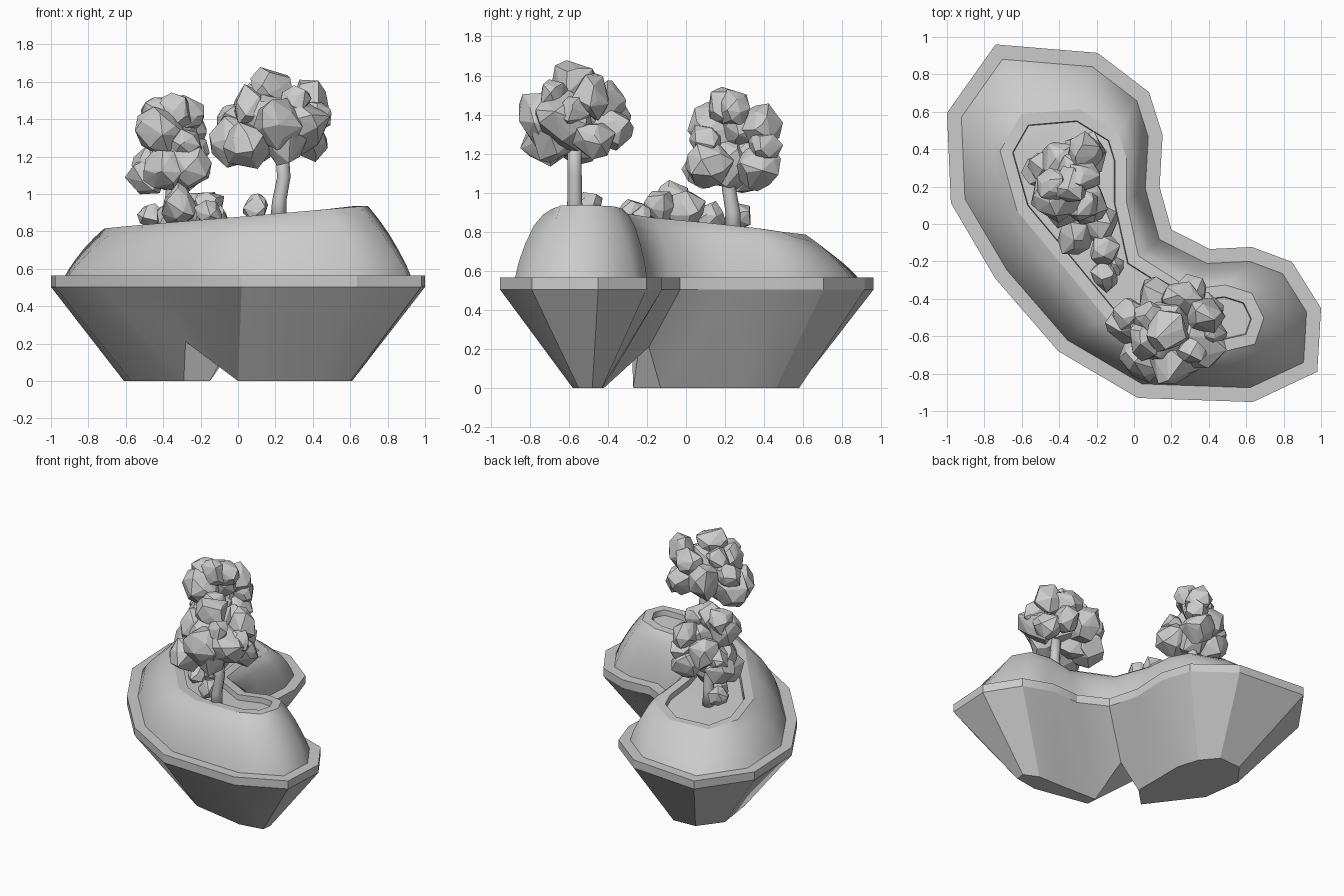
import bpy, bmesh, math, random
from mathutils import Vector

if "Cube" in bpy.data.objects:
    bpy.data.objects.remove(bpy.data.objects["Cube"])

random.seed(4)

# Bean outlines, clockwise from the back left corner
RIM = [(-.74, .96), (-.195, .915), (.08, .705), (.153, .476), (.137, .198), (.2, -.03),
       (.405, -.134), (.63, -.123), (.845, -.203), (1, -.45), (.98, -.79), (.635, -.952),
       (.02, -.93), (-.405, -.68), (-.743, -.289), (-.979, .112), (-1, .594)]
TOP = [(-.603, .588, .785), (-.29, .615, .785), (-.083, .487, .80), (-.04, .348, .82),
       (-.04, .118, .845), (.024, -.171, .872), (.303, -.348, .90), (.49, -.326, .918),
       (.63, -.37, .93), (.694, -.503, .937), (.646, -.642, .933), (.47, -.684, .918),
       (.08, -.63, .884), (-.153, -.5, .865), (-.4, -.2, .845), (-.625, .07, .825),
       (-.716, .39, .815)]
# Two feet with a raised arch between them (points 5 and 13)
FOOT = [(-.48, .57, 0), (-.3, .58, 0), (-.2, .46, 0), (-.15, .3, 0), (-.15, -.13, 0),
        (-.04, -.19, .21), (.0, -.42, 0), (.3, -.43, 0), (.5, -.43, 0), (.61, -.48, 0),
        (.6, -.55, 0), (.42, -.58, 0), (0, -.5, 0), (-.28, -.24, .21), (-.29, -.27, 0),
        (-.57, .1, 0), (-.61, .4, 0)]
TIPS = (0, 1, 8, 9, 10, 15, 16)     # end points where the dome wall is straighter
N = len(RIM)


def inset(ring, dist, drop=0):
    """Move a clockwise outline inwards by an even distance."""
    out = []
    for i, p in enumerate(ring):
        a, b, c = (Vector(q[:2]) for q in (ring[i - 1], p, ring[(i + 1) % len(ring)]))
        d1, d2 = (b - a).normalized(), (c - b).normalized()
        n1, n2 = Vector((d1.y, -d1.x)), Vector((d2.y, -d2.x))
        q = b + (n1 + n2) * dist / (1 + n1.dot(n2))
        out.append((q.x, q.y, p[2] - drop))
    return out


def add_object(name, bm):
    mesh = bpy.data.meshes.new(name)
    bmesh.ops.recalc_face_normals(bm, faces=bm.faces)
    bm.to_mesh(mesh)
    bm.free()
    ob = bpy.data.objects.new(name, mesh)
    bpy.context.collection.objects.link(ob)
    return ob


def loft(bm, rings):
    rows = [[bm.verts.new(p) for p in r] for r in rings]
    for a, b in zip(rows, rows[1:]):
        for i in range(N):
            j = (i + 1) % N
            bm.faces.new((a[i], a[j], b[j], b[i]))
    return rows


# Planter base: hull, vertical rim band and flat ledge
low = [(x, y, .503) for x, y in RIM]
high = [(x, y, .565) for x, y in RIM]
ledge = inset(high, .076)
bm = bmesh.new()
foot = loft(bm, [FOOT, low, high, ledge])[0]
for ids in ([14, 15, 16, 0, 1, 2, 3, 4], range(6, 13), (4, 5, 13, 14), (5, 6, 12, 13)):
    bm.faces.new([foot[i] for i in ids])
base = add_object("planter_base", bm)
bpy.context.view_layer.objects.active = base
base.select_set(True)
bpy.ops.object.shade_smooth_by_angle(angle=math.radians(25))
base.select_set(False)

# Planter dome: rounded wall, narrow lip and sunken soil bed
rings = []
for s, h in ((0, 0), (.1, .22), (.27, .47), (.5, .73), (.75, .9), (1, 1)):
    ring = []
    for i, (a, b) in enumerate(zip(ledge, TOP)):
        k = s + (h - s) * (.4 if i in TIPS else 1.1)
        ring.append((a[0] + (b[0] - a[0]) * s, a[1] + (b[1] - a[1]) * s,
                     a[2] + (b[2] - a[2]) * k))
    rings.append(ring)
rings += [inset(TOP, .062), inset(TOP, .066, .04)]
bm = bmesh.new()
rows = loft(bm, rings)
floor = bm.faces.new(rows[-1])
bmesh.ops.triangulate(bm, faces=[floor])
for f in bm.faces:
    f.smooth = True
for row in rows[-3:]:               # crisp lip edges
    for i in range(N):
        bm.edges.get((row[i - 1], row[i])).smooth = False
add_object("planter_dome", bm)


def foliage(name, blobs, count=24):
    """Clusters of chunky faceted clumps."""
    bm = bmesh.new()
    for x, y, z, r in blobs:
        turn, pts = random.uniform(0, 6.28), []
        for k in range(count):
            h = 1 - 2 * (k + .5) / count
            a = k * 2.39996 + turn
            w = math.sqrt(1 - h * h)
            v = Vector((w * math.cos(a), w * math.sin(a), h))
            v += Vector([random.uniform(-.22, .22) for _ in range(3)])
            pts.append(bm.verts.new(Vector((x, y, z)) + v * r * 1.02))
        bmesh.ops.convex_hull(bm, input=pts)
        loose = [v for v in pts if v.is_valid and not v.link_faces]
        bmesh.ops.delete(bm, geom=loose, context='VERTS')
    add_object(name, bm)


def trunk(name, path):
    """Eight sided bent stem; path holds x, y, z, radius."""
    bm = bmesh.new()
    rows = []
    for x, y, z, r in path:
        rows.append([bm.verts.new((x + r * math.cos(k * math.pi / 4),
                                   y + r * math.sin(k * math.pi / 4), z)) for k in range(8)])
    for a, b in zip(rows, rows[1:]):
        for k in range(8):
            bm.faces.new((a[k], a[k - 1], b[k - 1], b[k]))
    bm.faces.new(rows[0])
    bm.faces.new(rows[-1])
    ob = add_object(name, bm)
    ob.data.shade_smooth()


# Front right tree
trunk("front_tree_trunk", [(.215, -.57, .84, .044), (.22, -.57, .96, .038),
                           (.245, -.57, 1.09, .036), (.23, -.57, 1.3, .036)])
foliage("front_tree_leaves", [
    (.18, -.57, 1.56, .11), (.38, -.48, 1.49, .105), (-.01, -.55, 1.28, .13),
    (.34, -.62, 1.37, .14), (.06, -.63, 1.47, .10), (.2, -.73, 1.37, .14),
    (.12, -.41, 1.36, .12), (.25, -.4, 1.47, .1), (.26, -.68, 1.28, .11),
    (.17, -.57, 1.4, .17), (.38, -.48, 1.28, .10), (.06, -.71, 1.26, .12),
    (-.03, -.48, 1.41, .08), (.3, -.38, 1.32, .1), (.3, -.68, 1.5, .08),
    (.08, -.5, 1.5, .08), (.42, -.58, 1.42, .08), (.1, -.57, 1.28, .11)])

# Back left tree
trunk("back_tree_trunk", [(-.36, .24, .76, .044), (-.36, .24, .9, .038),
                          (-.35, .22, 1.02, .036), (-.36, .23, 1.2, .036)])
foliage("back_tree_leaves", [
    (-.34, .2, 1.43, .1), (-.27, .25, 1.44, .09), (-.44, .2, 1.43, .085),
    (-.42, .15, 1.33, .135), (-.27, .38, 1.34, .10), (-.49, .28, 1.1, .1),
    (-.26, .12, 1.15, .115), (-.27, .37, 1.13, .11), (-.4, .11, 1.13, .11),
    (-.38, .33, 1.22, .12), (-.35, .22, 1.15, .13), (-.48, .3, 1.17, .08),
    (-.28, .1, 1.27, .08), (-.32, .28, 1.33, .1), (-.23, .4, 1.24, .08)])

# Low bushes along the bed
foliage("bushes", [
    (-.31, -.07, .94, .105), (-.18, .0, .91, .1), (-.16, -.13, .94, .085),
    (-.16, -.28, .9, .08), (-.1, -.22, .88, .05), (.1, -.49, .93, .07),
    (-.46, .27, .88, .07), (-.38, .13, .88, .07)], 20)
